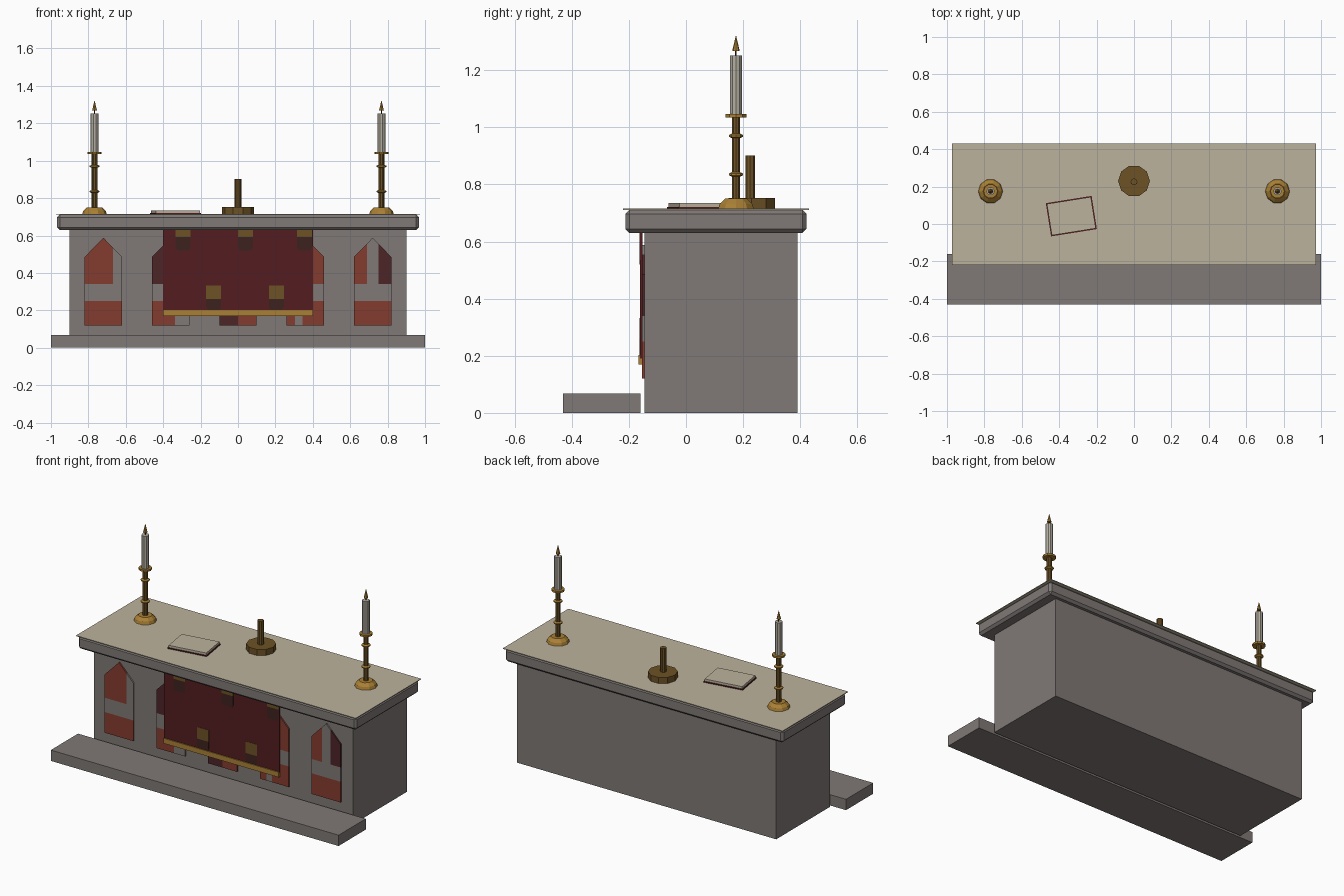
import bpy, bmesh, math
from mathutils import Matrix, Vector

if "Cube" in bpy.data.objects:
    bpy.data.objects.remove(bpy.data.objects["Cube"])

def material(name, rgb):
    m = bpy.data.materials.new(name)
    m.diffuse_color = (*rgb, 1)
    m.use_nodes = True
    m.node_tree.nodes["Principled BSDF"].inputs["Base Color"].default_value = m.diffuse_color
    return m

STONE = material("grey stone", (0.215, 0.192, 0.182))
LINEN = material("linen", (0.50, 0.45, 0.34))
TERRA = material("terracotta", (0.23, 0.045, 0.028))
MAROON = material("dark maroon", (0.075, 0.018, 0.020))
CRIMSON = material("crimson cloth", (0.088, 0.012, 0.014))
GOLD = material("gold", (0.40, 0.215, 0.035))
BRONZE = material("dark bronze", (0.155, 0.085, 0.019))
BROWN = material("brown embroidery", (0.048, 0.016, 0.014))
WAX = material("wax", (0.46, 0.43, 0.36))

def finish(name, bm, *mats):
    bmesh.ops.recalc_face_normals(bm, faces=bm.faces)
    me = bpy.data.meshes.new(name)
    bm.to_mesh(me)
    bm.free()
    for m in mats:
        me.materials.append(m)
    ob = bpy.data.objects.new(name, me)
    bpy.context.collection.objects.link(ob)
    return ob

def box(name, x0, x1, y0, y1, z0, z1, mat, bevel=0):
    bm = bmesh.new()
    bmesh.ops.create_cube(bm, size=1)
    for v in bm.verts:
        v.co = ((x0 + x1) / 2 + v.co.x * (x1 - x0),
                (y0 + y1) / 2 + v.co.y * (y1 - y0),
                (z0 + z1) / 2 + v.co.z * (z1 - z0))
    ob = finish(name, bm, mat)
    if bevel:
        mod = ob.modifiers.new("chamfer", 'BEVEL')
        mod.width, mod.segments = bevel, 1
    return ob

def turned(name, x, y, profile, sides, mat):
    """Closed solid turned about a vertical axis from (radius, z) points."""
    bm = bmesh.new()
    rings = [[bm.verts.new((x + r * math.cos(2 * math.pi * i / sides),
                            y + r * math.sin(2 * math.pi * i / sides), z))
              for i in range(sides)] for r, z in profile]
    for a, b in zip(rings, rings[1:]):
        for i in range(sides):
            j = (i + 1) % sides
            bm.faces.new((a[i], a[j], b[j], b[i]))
    bm.faces.new(rings[0])
    bm.faces.new(rings[-1])
    return finish(name, bm, mat)

def prism(name, outline, y0, y1, mats, cuts_x=(), cuts_z=(), rule=None):
    """Outline in x, z extruded along y, cut into cells coloured by a rule."""
    bm = bmesh.new()
    face = bm.faces.new([bm.verts.new((x, y0, z)) for x, z in outline])
    ext = bmesh.ops.extrude_face_region(bm, geom=[face], use_keep_orig=True)
    for v in ext["geom"]:
        if isinstance(v, bmesh.types.BMVert):
            v.co.y = y1
    cuts = [((c, 0, 0), (1, 0, 0)) for c in cuts_x] + [((0, 0, c), (0, 0, 1)) for c in cuts_z]
    for co, no in cuts:
        bmesh.ops.bisect_plane(bm, geom=bm.verts[:] + bm.edges[:] + bm.faces[:],
                               plane_co=co, plane_no=no)
    if rule:
        for f in bm.faces:
            c = f.calc_center_median()
            f.material_index = rule(c.x, c.z)
    return finish(name, bm, *mats)

# Stone structure and linen top
box("front_step", -1, 1, -0.43, -0.16, 0, 0.068, STONE)
box("altar_body", -0.9, 0.9, -0.145, 0.39, 0, 0.635, STONE)
box("table_slab", -0.967, 0.967, -0.212, 0.422, 0.63, 0.711, STONE, 0.014)
box("linen_cover", -0.972, 0.972, -0.22, 0.43, 0.711, 0.715, LINEN)

# Pointed arch panels: column boundaries, then colours of the top and base bands
S, T, M = 0, 1, 2
panels = [
    (-0.72, (0.053,), (T, S), (T, T)),
    (-0.36, (0.022,), (M, M), (T, S)),
    (0.00, (0.0,), (M, T), (M, T)),
    (0.36, (-0.055, -0.015), (T, T, T), (T, S, T)),
    (0.72, (-0.03, 0.032), (T, S, M), (T, T, T)),
]
for cx, splits, top, base in panels:
    def band_colour(x, z, cx=cx, splits=splits, top=top, base=base):
        col = sum(x - cx > s for s in splits)
        return base[col] if z < 0.25 else S if z < 0.34 else top[col]
    prism("arch_panel", [(cx - 0.1, 0.12), (cx + 0.1, 0.12), (cx + 0.1, 0.485),
                         (cx, 0.588), (cx - 0.1, 0.485)], -0.154, -0.144,
          (STONE, TERRA, MAROON), [cx + s for s in splits], (0.25, 0.34), band_colour)

# Hanging cloth with a gold hem
box("altar_frontal", -0.4, 0.4, -0.161, -0.153, 0.19, 0.632, CRIMSON)
box("frontal_hem", -0.4, 0.4, -0.167, -0.152, 0.17, 0.202, GOLD)

# Embroidered tabs: gold head over a brown foot with clipped corners
for cx, z0, zm, z1 in ((-0.295, 0.52, 0.592, 0.631), (0.04, 0.52, 0.592, 0.631),
                       (0.355, 0.52, 0.592, 0.631), (-0.13, 0.203, 0.26, 0.333),
                       (0.205, 0.203, 0.26, 0.333)):
    w = 0.04
    prism("embroidered_tab", [(cx - w + 0.01, z0), (cx + w - 0.01, z0), (cx + w, z0 + 0.015),
                              (cx + w, z1), (cx - w, z1), (cx - w, z0 + 0.015)],
          -0.1625, -0.16, (BROWN, BRONZE), (), (zm,), lambda x, z, zm=zm: int(z > zm))

# Candlesticks
for x in (-0.767, 0.767):
    y = 0.175
    turned("candlestick_foot", x, y, [(0.066, 0.714), (0.06, 0.732), (0.04, 0.75)], 10, GOLD)
    turned("candlestick_stem", x, y, [(0.015, 0.748), (0.015, 1.04)], 10, BRONZE)
    for z in (0.835, 0.97):
        turned("stem_ring", x, y, [(0.015, z - 0.008), (0.026, z - 0.003), (0.026, z + 0.003),
                                   (0.015, z + 0.008)], 10, GOLD)
    turned("drip_pan", x, y, [(0.038, 1.035), (0.038, 1.047)], 10, GOLD)
    turned("candle", x, y, [(0.022, 1.047), (0.022, 1.252)], 10, WAX)
    turned("wick", x, y, [(0.003, 1.25), (0.003, 1.275)], 6, BROWN)
    turned("flame", x, y, [(0.013, 1.268), (0.0008, 1.32)], 8, GOLD)

# Centre stand with its post
turned("stand_base", 0, 0.23, [(0.085, 0.714), (0.085, 0.753)], 10, BRONZE)
turned("stand_post", 0, 0.225, [(0.018, 0.75), (0.018, 0.902)], 10, BRONZE)

# Book lying at an angle
turn = Matrix.Translation(Vector((-0.335, 0.042, 0))) @ Matrix.Rotation(math.radians(9), 4, 'Z') \
    .inverted().inverted()
for name, hx, hy, z0, z1, mat in (("book_cover", 0.124, 0.09, 0.714, 0.721, CRIMSON),
                                  ("book_pages", 0.119, 0.085, 0.721, 0.735, LINEN)):
    box(name, -hx, hx, -hy, hy, z0, z1, mat).matrix_world = turn
